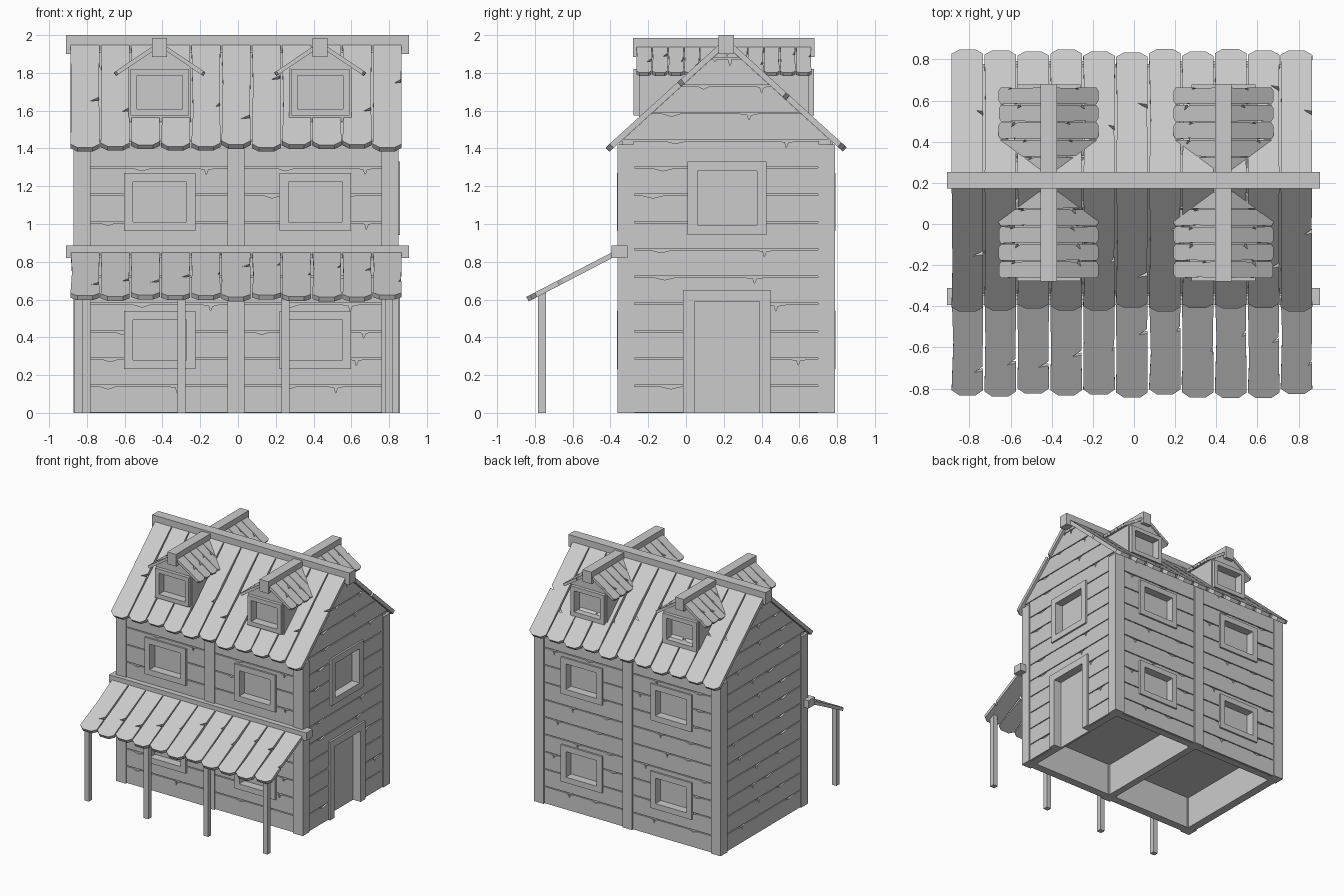
import bpy, bmesh, random
from mathutils import Vector as V

if "Cube" in bpy.data.objects:
    bpy.data.objects.remove(bpy.data.objects["Cube"])

random.seed(4)
R = random.uniform
YC, XC = 0.213, -0.01            # ridge line and middle of the house
X0, X1, Y0, Y1 = -0.85, 0.83, -0.338, 0.764   # wall core planes
SLOPE, PEAK = 0.908, 1.944       # underside of main roof

# wall-space mappings: u along wall, v up, w outwards
front = lambda u, v, w: V((u, Y0 - w, v))
back = lambda u, v, w: V((u, Y1 + w, v))
right = lambda u, v, w: V((X1 + w, u, v))
left = lambda u, v, w: V((X0 - w, u, v))
dorm_f = lambda u, v, w: V((u, -0.25 - w, v))
dorm_b = lambda u, v, w: V((u, 0.65 + w, v))


def prism(bm, pts, vec):
    a = [bm.verts.new(p) for p in pts]
    b = [bm.verts.new(p + vec) for p in pts]
    bm.faces.new(a)
    bm.faces.new(b[::-1])
    for i in range(len(a)):
        j = (i + 1) % len(a)
        bm.faces.new((a[j], a[i], b[i], b[j]))


def box(bm, x0, x1, y0, y1, z0, z1):
    prism(bm, [V((x0, y0, z0)), V((x1, y0, z0)), V((x1, y1, z0)), V((x0, y1, z0))],
          V((0, 0, z1 - z0)))


def wall_box(bm, f, u0, u1, v0, v1, w0, w1):
    prism(bm, [f(u0, v0, w0), f(u1, v0, w0), f(u1, v1, w0), f(u0, v1, w0)],
          f(0, 0, w1) - f(0, 0, w0))


def finish(bm, name):
    bmesh.ops.recalc_face_normals(bm, faces=bm.faces)
    me = bpy.data.meshes.new(name)
    bm.to_mesh(me)
    bm.free()
    ob = bpy.data.objects.new(name, me)
    bpy.context.collection.objects.link(ob)
    return ob


def boxes(name, items):
    bm = bmesh.new()
    for it in items:
        box(bm, *it)
    return finish(bm, name)


def roof_boards(bm, origin, along, down, width, length, n, thick, ch, jit):
    """Row of worn boards with clipped ends, hung from a ridge line."""
    along, down = V(along), V(down).normalized()
    nrm = along.cross(down).normalized() * thick
    if nrm.z > 0:
        nrm = -nrm
    w = width / n
    for i in range(n):
        a, b, L = i * w, (i + 1) * w, length + R(-jit, jit)
        g = w * 0.02
        k, d = L * R(0.3, 0.75), w * R(0.1, 0.35)
        outline = [(a + g, 0), (a + g * R(1, 4), L * R(0.4, 0.7)), (a + g, L - ch * 0.7),
                   (a + ch, L), (b - ch, L), (b - g, L - ch * 0.7),
                   (b - g * 1.5, k + 0.012), (b - d, k + 0.02), (b - g * 2, k - 0.012), (b - g, 0)]
        prism(bm, [V(origin) + along * u + down * v for u, v in outline], nrm)


def siding(bm, f, span, rows):
    """Horizontal boards with split notches; span(v) gives the wall ends at height v."""
    for v0, v1 in rows:
        a0, b0 = span(v0 + 0.004)
        a1, b1 = span(v1 - 0.004)
        t, s = v1 - 0.004, v0 + 0.003
        k, m = a1 + (b1 - a1) * R(0.55, 0.9), a1 + (b1 - a1) * R(0.1, 0.45)
        e = (b1 - a1) * 0.06
        pts = [(a0, s), (b0, s), (b1, t), (k + e, t), (k + 0.01, t - 0.008), (k, t - 0.035),
               (k - 0.008, t - 0.006), (k - e, t), (m + e, t), (m, t - 0.014), (m - e, t), (a1, t)]
        prism(bm, [f(u, v, -0.004) for u, v in pts], f(0, 0, 0.013) - f(0, 0, -0.004))


# openings: mapping, u0, u1, v0, v1 (clear opening), frame widths, bottom rail
wins = []
for f in (front, back):
    for u in (-0.415, 0.41):
        for v in (0.28, 1.01):
            wins.append((f, u - 0.142, u + 0.142, v, v + 0.212, 0.047, True))
wins.append((right, 0.06, 0.375, 0.995, 1.28, 0.052, True))
wins.append((right, 0.045, 0.388, -0.02, 0.59, 0.06, False))
dorms = (-0.415, 0.435)
dwins = [(f, u - 0.12, u + 0.12, 1.61, 1.785, 0.035, True) for f in (dorm_f, dorm_b) for u in dorms]

# hidden cutter: window and door recesses
bm = bmesh.new()
for f, a, b, c, d, fw, rail in wins + dwins:
    wall_box(bm, f, a, b, c, d, -0.042, 0.06)
cutter = finish(bm, "opening_cutter")
# hidden cutter: two low rooms open at the bottom
rooms = boxes("room_cutter", [(X0 + 0.06, XC - 0.03, Y0 + 0.06, Y1 - 0.06, -0.1, 0.27),
                              (XC + 0.03, X1 - 0.06, Y0 + 0.06, Y1 - 0.06, -0.1, 0.27)])


def cut(ob, *tools):
    for t in tools:
        m = ob.modifiers.new("cut", 'BOOLEAN')
        m.operation, m.solver, m.object = 'DIFFERENCE', 'EXACT', t
    bpy.context.view_layer.objects.active = ob
    for m in list(ob.modifiers):
        bpy.ops.object.modifier_apply(modifier=m.name)


# wall core with gables
ez = PEAK - SLOPE * (YC - Y0)
bm = bmesh.new()
prism(bm, [V((X0, y, z)) for y, z in ((Y0, 0), (Y1, 0), (Y1, ez), (YC, PEAK), (Y0, ez))],
      V((X1 - X0, 0, 0)))
cut(finish(bm, "wall_core"), cutter, rooms)

# board siding on all four walls
H = ez / 10
rows = [(i * H, (i + 1) * H) for i in range(10)]
gable_rows = rows + [(ez + i * H, min(ez + (i + 1) * H, PEAK - 0.02)) for i in range(4)]
gable = lambda v: ((YC - 0.49, YC + 0.49) if v < ez else
                   (YC - (PEAK - v) / SLOPE, YC + (PEAK - v) / SLOPE))
for nm, f in (("front", front), ("back", back)):
    bm = bmesh.new()
    siding(bm, f, lambda v: (-0.79, -0.05), rows)
    siding(bm, f, lambda v: (0.03, 0.77), rows)
    cut(finish(bm, nm + "_siding"), cutter)
for nm, f in (("right", right), ("left", left)):
    bm = bmesh.new()
    siding(bm, f, gable, [r for r in gable_rows if r[1] - r[0] > 0.02])
    ob = finish(bm, nm + "_siding")
    if f is right:
        cut(ob, cutter)

# corner and middle posts
boxes("wall_posts", [(x, x + 0.09, y, y + 0.09, 0, 1.42)
                     for x in (-0.87, -0.055, 0.76) for y in (-0.362, 0.698)])

# window, door and dormer frames
bm = bmesh.new()
for f, a, b, c, d, fw, rail in wins + dwins:
    o = 0.028
    c = max(c, 0)
    wall_box(bm, f, a - fw, a, c, d, -0.01, o)
    wall_box(bm, f, b, b + fw, c, d, -0.01, o)
    wall_box(bm, f, a - fw, b + fw, d, d + fw, -0.01, o)
    if rail:
        wall_box(bm, f, a - fw, b + fw, c - fw, c, -0.01, o)
finish(bm, "opening_frames")

# main roof
bm = bmesh.new()
for s in (-1, 1):
    roof_boards(bm, (-0.89, YC, 1.985), (1, 0, 0), (0, s, -SLOPE), 1.76, 0.85, 11, 0.03, 0.04, 0.015)
finish(bm, "main_roof")
boxes("main_ridge_beam", [(-0.91, 0.905, 0.172, 0.254, 1.90, 2.0)])

# dormers: each runs through the main roof and shows on both sides
bm = bmesh.new()
for u in dorms:
    prism(bm, [V((u + x, -0.25, z)) for x, z in
               ((-0.165, 1.54), (0.165, 1.54), (0.165, 1.83), (0, 1.94), (-0.165, 1.83))],
          V((0, 0.9, 0)))
cut(finish(bm, "dormer_bodies"), cutter)
bm = bmesh.new()
for u in dorms:
    for s in (-1, 1):
        roof_boards(bm, (u, -0.265, 1.965), (0, 1, 0), (s, 0, -0.67), 0.93, 0.292, 11, 0.022, 0.018, 0.002)
finish(bm, "dormer_roofs")
boxes("dormer_ridge_beams", [(u - 0.04, u + 0.04, -0.28, 0.68, 1.885, 1.985) for u in dorms])

# porch
bm = bmesh.new()
roof_boards(bm, (-0.89, -0.34, 0.877), (1, 0, 0), (0, -0.49, -0.255), 1.76, 0.558, 11, 0.027, 0.04, 0.012)
finish(bm, "porch_roof")
boxes("porch_beam", [(-0.91, 0.905, -0.395, -0.31, 0.82, 0.885)])
boxes("porch_posts", [(x - 0.021, x + 0.021, -0.784, -0.742, 0, 0.638)
                      for x in (-0.845, -0.298, 0.252, 0.80)])

# helpers are no longer needed
for t in (cutter, rooms):
    t.hide_render = True
    bpy.data.objects.remove(t)
